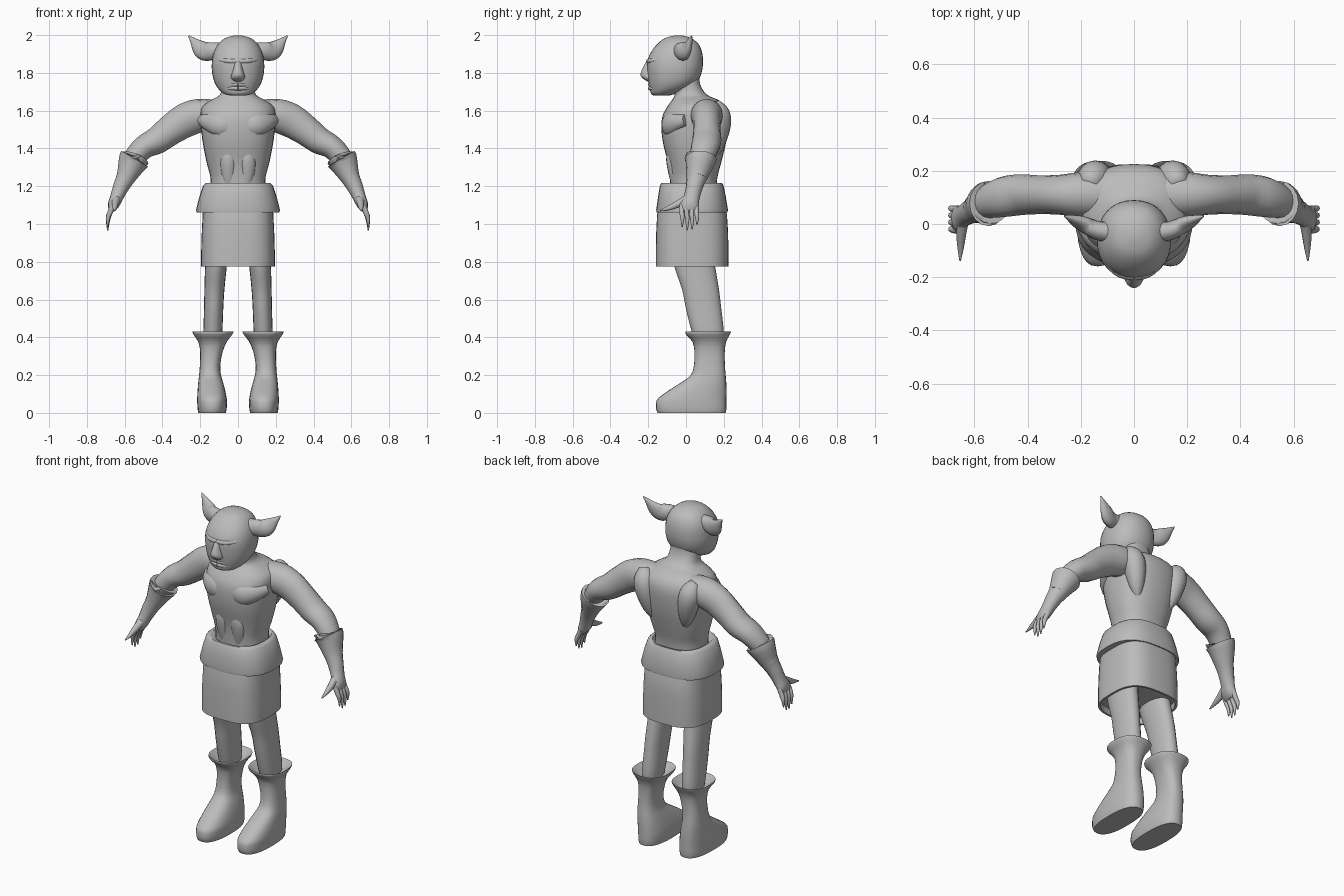
import bpy, bmesh, math
from mathutils import Vector

grey = bpy.data.materials.new("plain grey")
grey.diffuse_color = (0.5, 0.5, 0.5, 1)


def smooth_rows(rows, n):
    """Catmull-Rom resampling of rows of numbers, n steps per span."""
    out = []
    for i in range(len(rows) - 1):
        a, b = rows[max(i - 1, 0)], rows[i]
        c, d = rows[i + 1], rows[min(i + 2, len(rows) - 1)]
        for k in range(n):
            t = k / n
            out.append([0.5 * (2 * q + (r - p) * t + (2 * p - 5 * q + 4 * r - s) * t * t
                               + (3 * q - p - 3 * r + s) * t ** 3) for p, q, r, s in zip(a, b, c, d)])
    return out + [list(rows[-1])]


def skin(name, rings, mirror=False, angle=40):
    """Skin a list of point rings, with capped ends."""
    bm = bmesh.new()
    loops = [[bm.verts.new(p) for p in ring] for ring in rings]
    n = len(loops[0])
    for a, b in zip(loops, loops[1:]):
        for i in range(n):
            bm.faces.new((a[i], a[(i + 1) % n], b[(i + 1) % n], b[i]))
    bm.faces.new(loops[0][::-1])
    bm.faces.new(loops[-1])
    bmesh.ops.recalc_face_normals(bm, faces=bm.faces)
    me = bpy.data.meshes.new(name)
    bm.to_mesh(me)
    bm.free()
    me.materials.append(grey)
    ob = bpy.data.objects.new(name, me)
    bpy.context.collection.objects.link(ob)
    if mirror:
        ob.modifiers.new("mirror", 'MIRROR').use_mirror_merge = False
    bpy.ops.object.select_all(action='DESELECT')
    ob.select_set(True)
    bpy.context.view_layer.objects.active = ob
    bpy.ops.object.shade_smooth_by_angle(angle=math.radians(angle))
    return ob


def unit(n, p):
    """Superellipse outline."""
    pts = []
    for i in range(n):
        c, s = math.cos(2 * math.pi * i / n), math.sin(2 * math.pi * i / n)
        pts.append((math.copysign(abs(c) ** (2 / p), c), math.copysign(abs(s) ** (2 / p), s)))
    return pts


def stack(name, rows, p=2.2, n=3, seg=28, **kw):
    """Horizontal rings: (z, x min, x max, y min, y max)."""
    rings = [[((x0 + x1) / 2 + (x1 - x0) / 2 * u, (y0 + y1) / 2 + (y1 - y0) / 2 * v, z)
              for u, v in unit(seg, p)] for z, x0, x1, y0, y1 in smooth_rows(rows, n)]
    return skin(name, rings, **kw)


def limb(name, rows, n=3, seg=16, **kw):
    """Mirrored tube along a path: (x, y, z, radius in xz plane, radius across)."""
    rows = smooth_rows(rows, n)
    rings = []
    for i, (x, y, z, r, w) in enumerate(rows):
        t = Vector(rows[min(i + 1, len(rows) - 1)][:3]) - Vector(rows[max(i - 1, 0)][:3])
        side = t.cross(Vector((0, 1, 0))).normalized()
        across = side.cross(t).normalized()
        rings.append([Vector((x, y, z)) + side * r * u + across * w * v for u, v in unit(seg, 2)])
    return skin(name, rings, mirror=True, **kw)


# torso and neck
stack("torso", [(1.15, -.15, .15, -.08, .16), (1.24, -.145, .145, -.085, .165),
                (1.32, -.165, .165, -.095, .185), (1.42, -.185, .185, -.12, .21),
                (1.5, -.195, .195, -.13, .222), (1.57, -.2, .2, -.125, .225),
                (1.62, -.19, .19, -.10, .21), (1.655, -.145, .145, -.075, .175),
                (1.685, -.095, .095, -.06, .11), (1.74, -.085, .085, -.07, .075),
                (1.8, -.08, .08, -.08, .07)], p=2.4, seg=32, angle=60)
# shoulder blades
limb("shoulder_blade", [(.17, .15, 1.64, .03, .03), (.155, .17, 1.59, .06, .06),
                        (.14, .175, 1.52, .06, .062), (.12, .165, 1.42, .04, .04),
                        (.1, .15, 1.35, .01, .01)], angle=60)
# chest and stomach muscles
limb("chest_muscle", [(.02, -.085, 1.52, .05, .035), (.09, -.085, 1.525, .065, .045),
                      (.15, -.05, 1.54, .05, .04), (.19, 0, 1.55, .03, .03)], angle=60)
limb("stomach_muscle", [(.045, -.07, 1.39, .03, .03), (.05, -.068, 1.34, .045, .037),
                        (.05, -.058, 1.27, .04, .035), (.045, -.045, 1.2, .03, .03)], angle=60)

# head
stack("head", [(1.68, -.04, .04, -.17, -.09), (1.69, -.075, .075, -.185, -.055),
               (1.72, -.108, .108, -.192, .02), (1.76, -.128, .128, -.2, .065),
               (1.81, -.138, .138, -.205, .085), (1.86, -.138, .138, -.205, .09),
               (1.91, -.128, .128, -.185, .085), (1.955, -.103, .103, -.15, .065),
               (1.985, -.066, .066, -.11, .025), (1.998, -.02, .02, -.06, -.02)],
      seg=32, angle=60)
# nose, brow and lips
stack("nose", [(1.755, -.02, .02, -.205, -.17), (1.77, -.038, .038, -.228, -.15),
               (1.79, -.035, .035, -.241, -.15), (1.825, -.025, .025, -.23, -.15),
               (1.87, -.02, .02, -.205, -.15)], p=2, seg=16, angle=60)
limb("brow", [(0, -.195, 1.862, .014, .016), (.05, -.187, 1.862, .014, .016),
              (.095, -.15, 1.868, .012, .014), (.12, -.1, 1.865, .006, .006)], seg=12, angle=60)
for part, z in (("upper_lip", 1.738), ("lower_lip", 1.718)):
    limb(part, [(0, -.19, z, .011, .012), (.04, -.18, z, .01, .011),
                (.075, -.15, z - .006, .005, .006)], seg=10, angle=60)
# ears
limb("ear", [(.09, -.03, 1.915, .045, .04), (.135, -.025, 1.915, .047, .036),
             (.175, -.008, 1.914, .05, .032), (.205, .008, 1.935, .042, .024),
             (.235, .02, 1.968, .02, .014), (.262, .03, 1.997, .003, .003)], angle=60)

# arms
limb("arm", [(.09, .11, 1.585, .07, .08), (.2, .11, 1.575, .088, .085),
             (.28, .11, 1.548, .09, .075), (.36, .11, 1.495, .08, .073),
             (.43, .11, 1.442, .072, .077), (.5, .1, 1.405, .062, .075),
             (.56, .08, 1.335, .055, .06), (.6, .06, 1.25, .045, .05)], angle=60)
# gloves with flared cuffs
limb("glove", [(.565, .075, 1.31, .045, .05), (.55, .075, 1.34, .07, .072),
               (.548, .077, 1.345, .082, .085), (.562, .073, 1.318, .075, .076),
               (.592, .058, 1.25, .052, .056), (.618, .045, 1.2, .043, .045),
               (.643, .03, 1.14, .034, .042), (.66, .018, 1.1, .03, .05),
               (.672, .018, 1.07, .014, .042)], n=2, angle=60)
# fingers and thumbs
for i in range(4):
    y = -.022 + i * .026
    drop = (.02, .0, .005, .03)[i]
    limb(f"finger_{i + 1}", [(.66, y, 1.1, .014, .014), (.678, y, 1.06, .014, .013),
                             (.688, y + .003, 1.02 + drop / 2, .011, .011),
                             (.69, y + .002, .965 + drop, .003, .003)], seg=10, angle=60)
limb("thumb", [(.645, 0, 1.13, .022, .022), (.65, -.045, 1.105, .018, .019),
               (.652, -.09, 1.085, .012, .013), (.654, -.138, 1.07, .003, .003)],
     seg=10, angle=60)

# belt and kilt
stack("belt", [(1.19, -.14, .14, -.07, .15), (1.218, -.155, .155, -.115, .18),
               (1.218, -.17, .17, -.13, .19), (1.205, -.184, .184, -.138, .198),
               (1.15, -.203, .203, -.147, .21), (1.075, -.222, .222, -.158, .222),
               (1.062, -.22, .22, -.156, .22), (1.062, -.18, .18, -.13, .19)],
      p=2.6, n=1, seg=32, angle=50)
stack("kilt", [(1.1, -.185, .185, -.14, .2), (1.05, -.187, .187, -.153, .217),
               (.95, -.192, .192, -.158, .223), (.85, -.195, .195, -.16, .225),
               (.775, -.195, .195, -.16, .225), (.775, -.183, .183, -.148, .213),
               (.81, -.18, .18, -.145, .21)], p=3, n=1, seg=36, angle=50)

# legs
stack("leg", [(.85, .05, .175, -.07, .14), (.77, .06, .175, -.06, .155),
              (.65, .072, .178, -.02, .175), (.55, .078, .18, .0, .187),
              (.43, .083, .183, .03, .2), (.37, .09, .18, .05, .195)],
      seg=20, mirror=True, angle=60)
# boots
stack("boot", [(.39, .08, .185, .05, .2), (.422, .035, .23, .005, .23),
               (.43, .025, .24, -.003, .238), (.415, .03, .236, .0, .232),
               (.375, .06, .21, .035, .212), (.32, .082, .2, .045, .205),
               (.25, .094, .202, .042, .206), (.2, .09, .206, .025, .21),
               (.165, .08, .21, -.02, .213), (.12, .068, .214, -.09, .215),
               (.08, .06, .216, -.145, .215), (.055, .058, .216, -.158, .215),
               (.02, .06, .214, -.158, .214), (.0, .065, .21, -.15, .21)],
      p=2.5, n=2, seg=28, mirror=True, angle=50)
